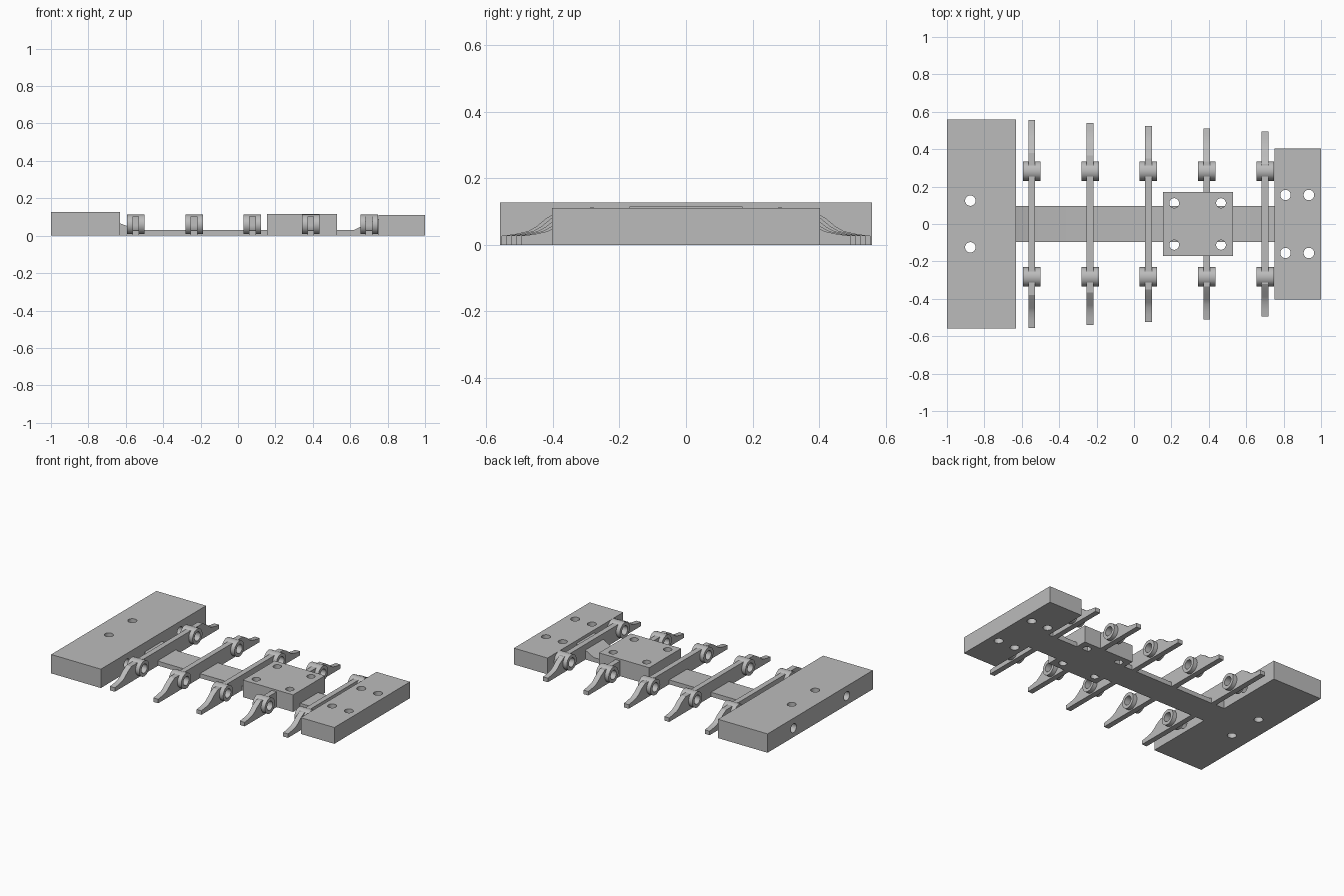
import bpy, bmesh
from math import pi
from mathutils import Matrix

cube = bpy.data.objects.get("Cube")
if cube:
    bpy.data.objects.remove(cube, do_unlink=True)

grey = bpy.data.materials.new("plain grey")
grey.use_nodes = True
GREY = (0.5, 0.5, 0.5, 1)
grey.diffuse_color = GREY
grey.node_tree.nodes["Principled BSDF"].inputs["Base Color"].default_value = GREY


def finish(name, bm):
    bmesh.ops.recalc_face_normals(bm, faces=bm.faces)
    me = bpy.data.meshes.new(name)
    bm.to_mesh(me)
    bm.free()
    me.materials.append(grey)
    ob = bpy.data.objects.new(name, me)
    bpy.context.collection.objects.link(ob)
    return ob


def extrude(name, outline, axis, start, end):
    """Extrude a closed (u, z) outline along x or y."""
    bm = bmesh.new()
    place = (lambda u, z: (start, u, z)) if axis == "x" else (lambda u, z: (u, start, z))
    face = bm.faces.new([bm.verts.new(place(u, z)) for u, z in outline])
    grown = bmesh.ops.extrude_face_region(bm, geom=[face])["geom"]
    d = end - start
    move = (d, 0, 0) if axis == "x" else (0, d, 0)
    bmesh.ops.translate(bm, vec=move, verts=[v for v in grown if isinstance(v, bmesh.types.BMVert)])
    return finish(name, bm)


def box(name, x0, x1, half_y, height):
    return extrude(name, [(x0, 0), (x1, 0), (x1, height), (x0, height)], "y", -half_y, half_y)


def rod(name, centre, radius, length, axis):
    bm = bmesh.new()
    turn = Matrix.Rotation(pi / 2, 4, "Y") if axis == "x" else Matrix()
    bmesh.ops.create_cone(bm, cap_ends=True, segments=32, radius1=radius, radius2=radius,
                          depth=length, matrix=Matrix.Translation(centre) @ turn)
    return finish(name, bm)


def combine(ob, other, operation):
    mod = ob.modifiers.new(operation.lower(), "BOOLEAN")
    mod.object, mod.operation, mod.solver = other, operation, "EXACT"
    bpy.context.view_layer.objects.active = ob
    bpy.ops.object.modifier_apply(modifier=mod.name)
    bpy.data.objects.remove(other, do_unlink=True)


def drill(ob, centre, radius, length, axis):
    combine(ob, rod("cutter", centre, radius, length, axis), "DIFFERENCE")


TUBE_Y, TUBE_Z, BORE = 0.283, 0.06, 0.03

# End blocks and raised centre block
large_block = box("large_end_block", -1, -0.63, 0.56, 0.127)
small_block = box("small_end_block", 0.75, 1, 0.403, 0.11)
centre_block = box("centre_block", 0.155, 0.53, 0.17, 0.115)
for side in (-1, 1):
    drill(large_block, (-0.875, side * 0.125, 0.06), 0.028, 0.4, "z")
    drill(large_block, (-0.815, side * TUBE_Y, TUBE_Z), BORE, 0.5, "x")
    for x in (0.81, 0.935):
        drill(small_block, (x, side * 0.155, 0.06), 0.028, 0.4, "z")
    for x in (0.215, 0.465):
        drill(centre_block, (x, side * 0.112, 0.06), 0.026, 0.4, "z")

# Flat spine, thickened where it meets the end blocks
spine = extrude("spine", [(-0.63, 0), (0.75, 0), (0.75, 0.09), (0.69, 0.068), (0.655, 0.048),
                          (0.62, 0.03), (-0.51, 0.03), (-0.58, 0.048), (-0.63, 0.065)],
                "y", -0.095, 0.095)

# Cross ribs with a bored tube near each end; each rib is shorter than the last
HALF_RIB = [(0.555, 0), (0.555, 0.027), (0.515, 0.032), (0.475, 0.041), (0.45, 0.055),
            (0.42, 0.08), (0.38, 0.103)]
RIB_X = (-0.547, -0.235, 0.077, 0.389, 0.701)
parts = [large_block, small_block, centre_block, spine]
for i, x in enumerate(RIB_X):
    half = [(y - 0.015 * i, z) for y, z in HALF_RIB]
    outline = half + [(-y, z) for y, z in reversed(half)]
    rib = extrude(f"rib_{i + 1}", outline, "x", x - 0.018, x + 0.018)
    for side in (-1, 1):
        centre = (x, side * TUBE_Y, TUBE_Z)
        combine(rib, rod("tube", centre, 0.052, 0.094, "x"), "UNION")
        drill(rib, centre, BORE, 0.3, "x")
    parts.append(rib)

# Smooth round walls, sharp edges elsewhere
for ob in bpy.context.view_layer.objects:
    ob.select_set(ob in parts)
bpy.context.view_layer.objects.active = spine
bpy.ops.object.shade_smooth_by_angle(angle=0.45)
